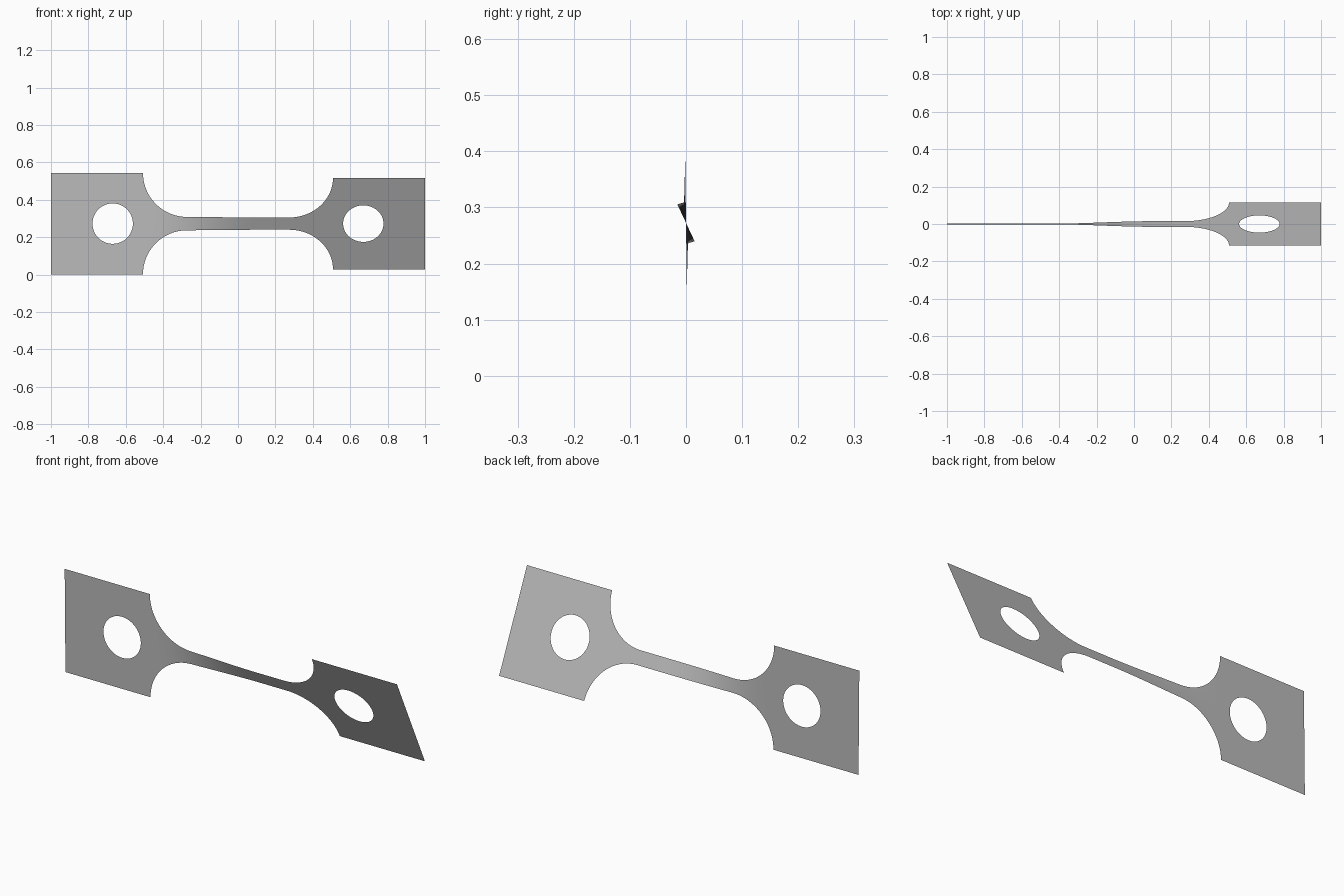
import bpy, bmesh
from math import sin, cos, pi, radians, sqrt

cube = bpy.data.objects.get("Cube")
if cube:
    bpy.data.objects.remove(cube)

HALF = 0.271       # half height of the end plates
NECK = 0.036       # half height of the neck
SHOULDER = 0.508   # where plates meet the fillets
FILLET = HALF - NECK
HOLE_X, HOLE_R = 0.67, 0.108
MID_Z = 0.2725


def half_height(x):
    """Outline of the strip: plate, round fillet, neck."""
    x = abs(x)
    if x >= SHOULDER:
        return HALF
    d = x - (SHOULDER - FILLET)
    if d <= 0:
        return NECK
    return HALF - sqrt(max(FILLET ** 2 - d ** 2, 0))


def hole_height(x):
    return sqrt(max(HOLE_R ** 2 - (abs(x) - HOLE_X) ** 2, 0))


def twist(x):
    """Twist about the long axis, blended along the neck."""
    t = min(max((x + 0.48) / 0.6, 0), 1)
    return radians(0.7 + 24.5 * t * t * (3 - 2 * t))


# Column positions: plate, hole, fillet and neck, mirrored to both ends
xs = {1.0, 0.89, 0.0}
xs |= {HOLE_X - HOLE_R * cos(pi * i / 32) for i in range(33)}
xs |= {SHOULDER - FILLET * (1 - sin(pi / 2 * i / 24)) for i in range(25)}
xs |= {(SHOULDER - FILLET) * i / 12 for i in range(1, 12)}
columns = sorted(xs | {-x for x in xs})

# Twisted sheet, one strip above and one below the holes
bm = bmesh.new()
rows = []
for x in columns:
    a, h, c = twist(x), half_height(x), hole_height(x)
    rows.append([bm.verts.new((x, -s * sin(a), MID_Z + s * cos(a)))
                 for s in (-h, -c, c, h)])
for p, q in zip(rows, rows[1:]):
    for k in (0, 2):
        bm.faces.new((p[k], q[k], q[k + 1], p[k + 1]))
bmesh.ops.remove_doubles(bm, verts=bm.verts, dist=1e-5)
for f in bm.faces:
    f.smooth = True

mesh = bpy.data.meshes.new("twisted_strip")
bm.to_mesh(mesh)
bm.free()
strip = bpy.data.objects.new("twisted_strip", mesh)
bpy.context.collection.objects.link(strip)

# Plain grey metal
grey = bpy.data.materials.new("grey_metal")
grey.use_nodes = True
colour = (0.5, 0.5, 0.5, 1)
grey.diffuse_color = colour
grey.node_tree.nodes["Principled BSDF"].inputs["Base Color"].default_value = colour
mesh.materials.append(grey)
